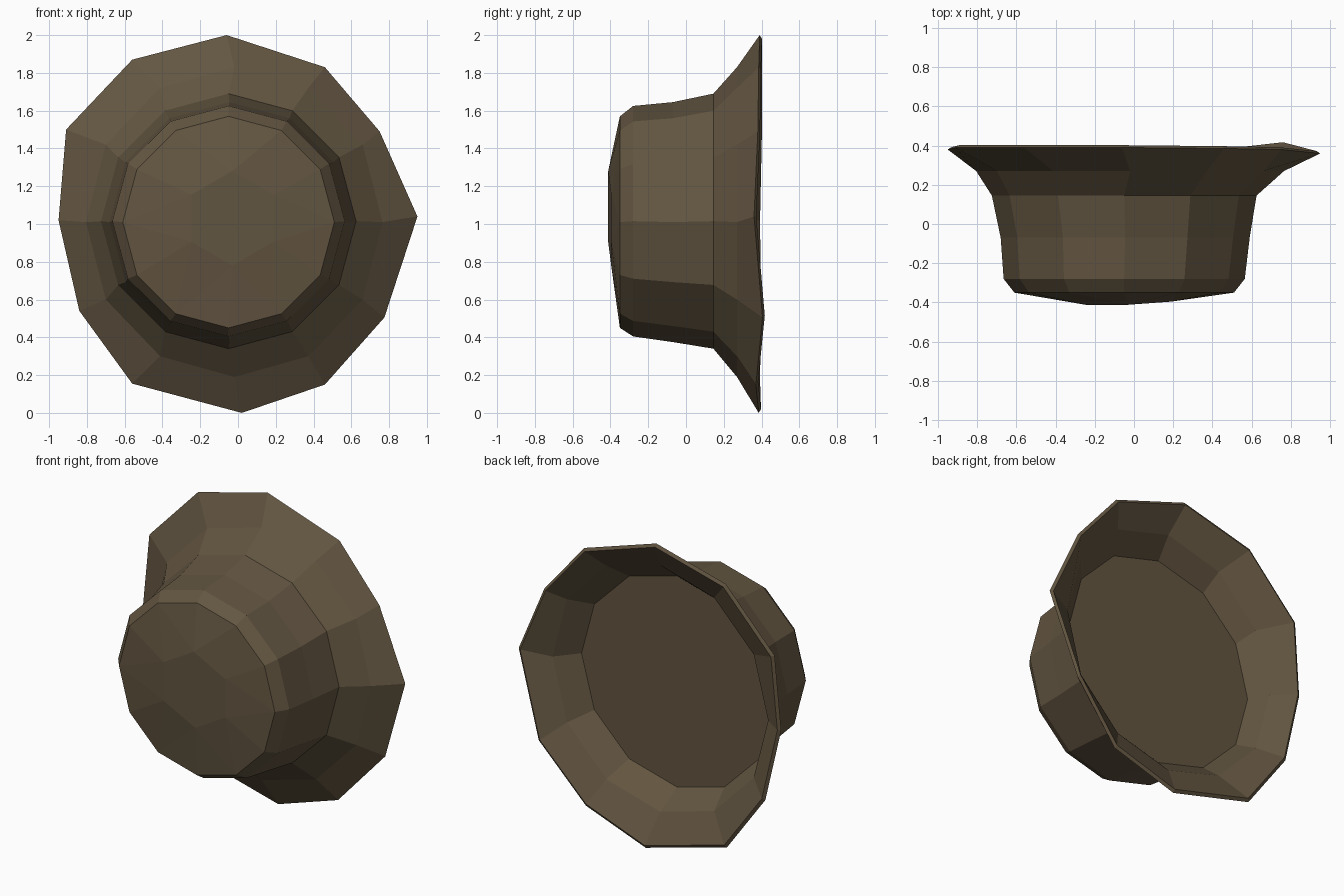
import bpy, bmesh, math

if "Cube" in bpy.data.objects:
    bpy.data.objects.remove(bpy.data.objects["Cube"])

mat = bpy.data.materials.new("dull brown felt")
mat.diffuse_color = (0.125, 0.092, 0.053, 1)
mat.use_nodes = True
mat.node_tree.nodes["Principled BSDF"].inputs["Base Color"].default_value = mat.diffuse_color

bm = bmesh.new()
N = 12

def ring(cx, cz, rx, rz, y, n=N):
    """Ring in the xz plane, clockwise from the top as seen from the front."""
    return [bm.verts.new((cx + rx * math.sin(2 * math.pi * k / n), y,
                          cz + rz * math.cos(2 * math.pi * k / n))) for k in range(n)]

def bridge(a, b):
    for k in range(len(a)):
        j = (k + 1) % len(a)
        bm.faces.new((a[k], a[j], b[j], b[k]))

# domed crown top: small hexagon, fanned out to the crown edge
hexa = ring(-0.03, 1.03, 0.25, 0.25, -0.40, 6)
for v in hexa:
    v.co.y += -0.012 if v.co.x < 0 and v.co.z > 0.9 else 0.004
bm.faces.new(hexa)
edge = ring(-0.05, 1.01, 0.56, 0.56, -0.35)
for k in range(6):
    h, h2 = hexa[k], hexa[(k + 1) % 6]
    e, m, e2 = edge[2 * k], edge[2 * k + 1], edge[(2 * k + 2) % N]
    bm.faces.new((h, e, m))
    bm.faces.new((h, m, h2))
    bm.faces.new((h2, m, e2))

# crown wall and flare: centre x, centre z, radius x, radius z, y
rings = [edge] + [ring(*p) for p in (
    (-0.05, 1.015, 0.615, 0.61, -0.28),
    (-0.045, 1.01, 0.635, 0.635, -0.07),
    (-0.05, 1.015, 0.675, 0.675, 0.145),
    (-0.02, 1.01, 0.785, 0.82, 0.27))]

# uneven brim outline, clockwise from the top
rim = [(-.06, 2, .39), (.46, 1.83, .385), (.75, 1.49, .38), (.95, 1.04, .36),
       (.775, .505, .405), (.46, .15, .37), (.02, 0, .385), (-.56, .155, .38),
       (-.84, .54, .385), (-.95, 1.02, .38), (-.91, 1.5, .39), (-.56, 1.87, .39)]
rings.append([bm.verts.new((x, y, z)) for x, z, y in rim])

# thin brim lip, hollow back and flat lining
rings.append([bm.verts.new((x * .98, y + .012, 1 + (z - 1) * .98)) for x, z, y in rim])
rings.append(ring(-0.02, 1.01, 0.775, 0.80, 0.292))
rings.append(ring(-0.05, 1.015, 0.685, 0.685, 0.165))
for a, b in zip(rings, rings[1:]):
    bridge(a, b)
bm.faces.new(rings[-1])

bmesh.ops.recalc_face_normals(bm, faces=bm.faces)
me = bpy.data.meshes.new("hat")
bm.to_mesh(me)
bm.free()
me.materials.append(mat)
hat = bpy.data.objects.new("hat", me)
bpy.context.collection.objects.link(hat)
